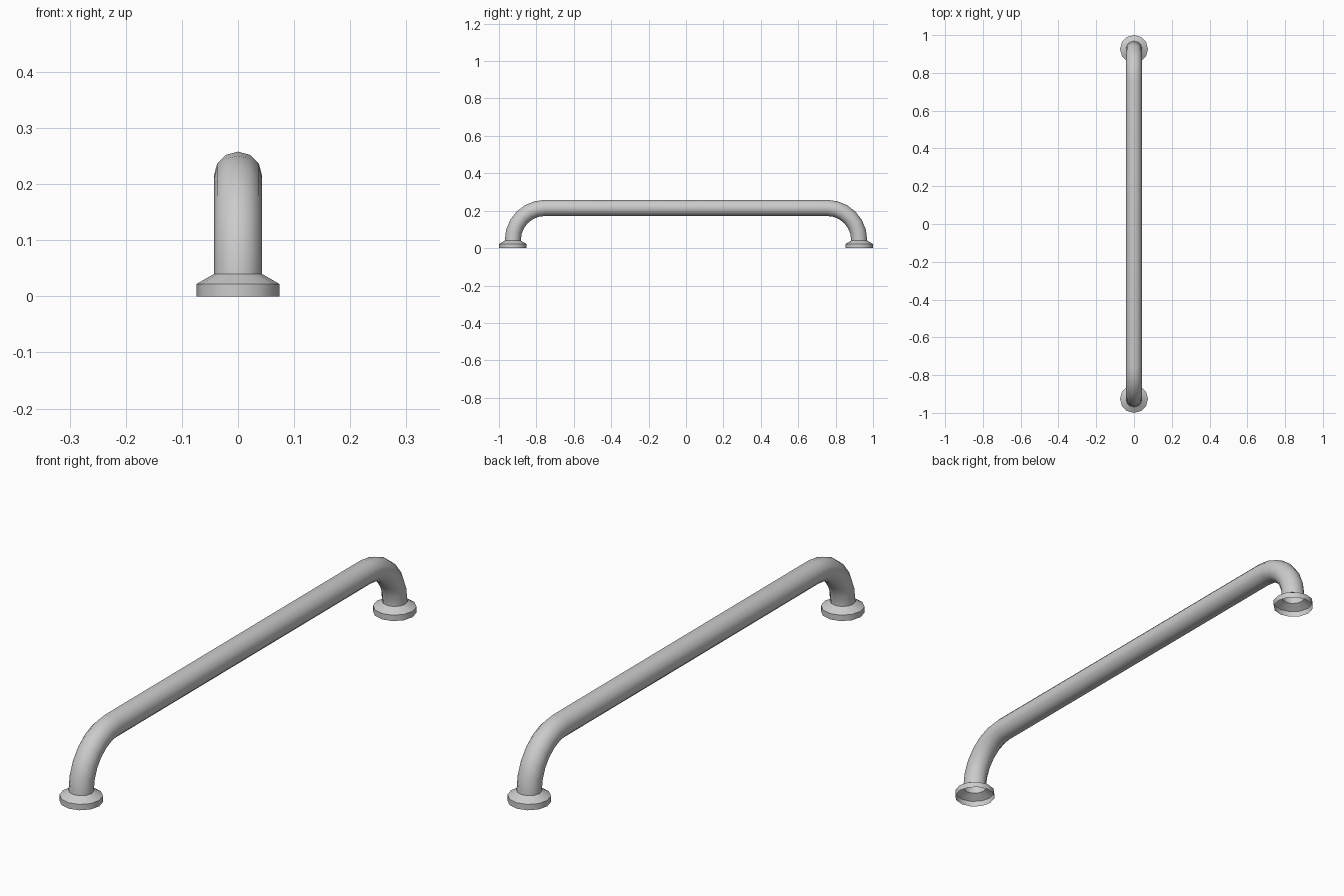
import bpy, bmesh, math
from mathutils import Vector

if "Cube" in bpy.data.objects:
    bpy.data.objects.remove(bpy.data.objects["Cube"])

SIDES = 12
R_TUBE, R_FLANGE = 0.043, 0.074
Y_LEG, Z_BAR, R_BEND, Z_END = 0.926, 0.215, 0.172, 0.04


def skin(name, rings, angle):
    """Join successive rings of points into an open tube."""
    bm = bmesh.new()
    rows = [[bm.verts.new(p) for p in ring] for ring in rings]
    for a, b in zip(rows, rows[1:]):
        for i in range(SIDES):
            j = (i + 1) % SIDES
            bm.faces.new((a[i], a[j], b[j], b[i]))
    bmesh.ops.recalc_face_normals(bm, faces=bm.faces)
    me = bpy.data.meshes.new(name)
    bm.to_mesh(me)
    bm.free()
    ob = bpy.data.objects.new(name, me)
    bpy.context.collection.objects.link(ob)
    bpy.ops.object.select_all(action='DESELECT')
    bpy.context.view_layer.objects.active = ob
    ob.select_set(True)
    bpy.ops.object.shade_smooth_by_angle(angle=math.radians(angle))
    return ob


def ring(y, z, r, tilt=0.0):
    """Circle whose axis is tilted from vertical towards the y axis."""
    out = Vector((0, math.cos(tilt), math.sin(tilt)))
    pts = []
    for i in range(SIDES):
        t = 2 * math.pi * i / SIDES
        pts.append(Vector((r * math.sin(t), y, z)) + out * r * math.cos(t))
    return pts


# Bent bar: leg, quarter bend, straight grip, mirrored bend and leg
BEND = 6
half = [(Y_LEG, Z_END, 0.0)]
for k in range(BEND + 1):
    t = math.pi / 2 * k / BEND
    half.append((Y_LEG - R_BEND + R_BEND * math.cos(t),
                 Z_BAR - R_BEND + R_BEND * math.sin(t), t))
path = half + [(-y, z, math.pi - t) for y, z, t in reversed(half)]
skin("grip_bar", [ring(y, z, R_TUBE, t) for y, z, t in path], 40)

# Hollow mounting flanges, open underneath
for label, s in (("front", -1), ("back", 1)):
    profile = [(R_FLANGE, 0.0), (R_FLANGE, 0.022), (R_TUBE, Z_END)]
    skin(label + "_flange", [ring(s * Y_LEG, z, r) for r, z in profile], 35)
